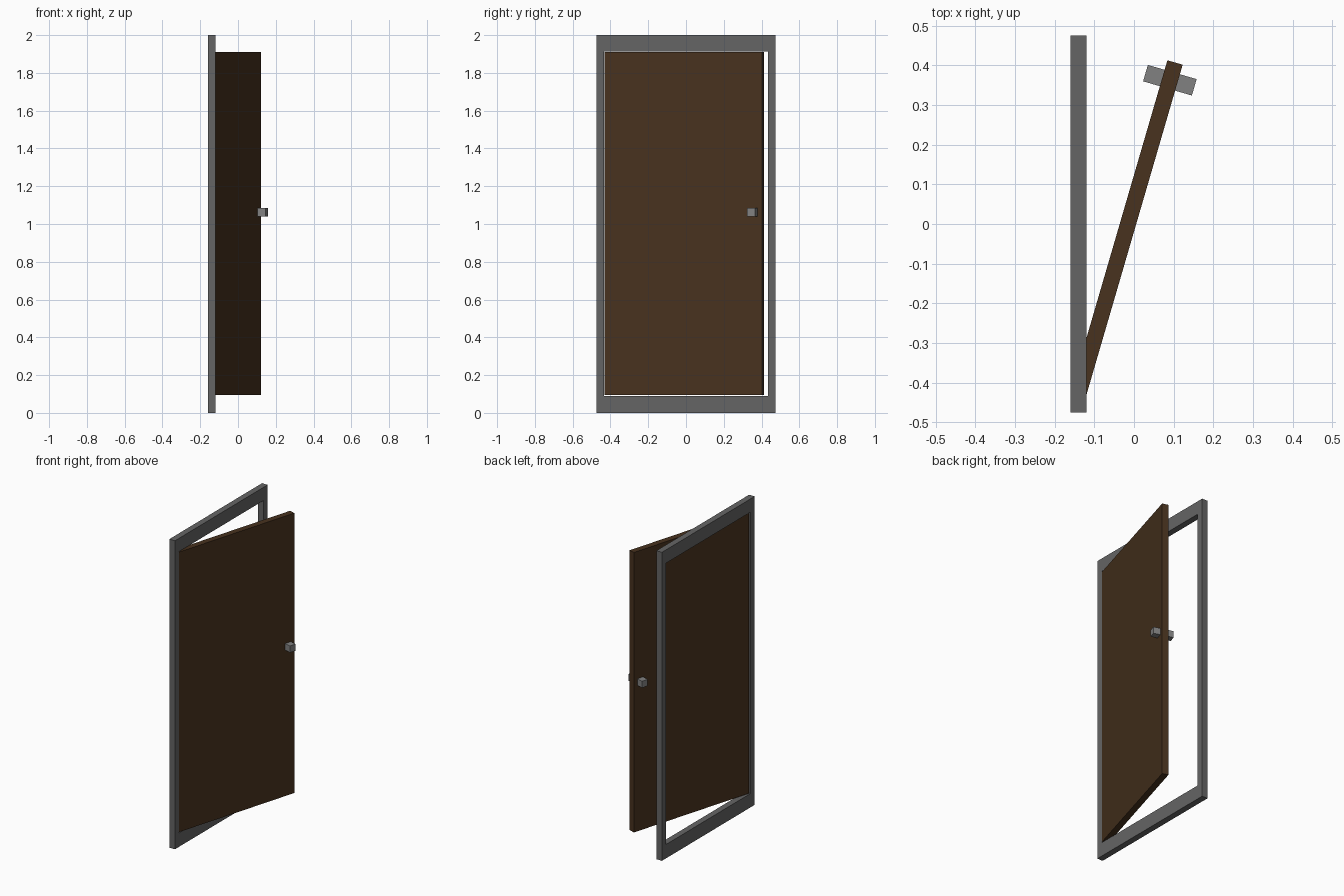
import bpy, bmesh
from math import radians
from mathutils import Matrix, Vector

if "Cube" in bpy.data.objects:
    bpy.data.objects.remove(bpy.data.objects["Cube"])


def box(name, lo, hi, parent_matrix=Matrix(), mat=None):
    lo, hi = Vector(lo), Vector(hi)
    bm = bmesh.new()
    bmesh.ops.create_cube(bm, size=1, matrix=Matrix.Translation((lo + hi) / 2) @ Matrix.Diagonal((*(hi - lo), 1)))
    me = bpy.data.meshes.new(name)
    bm.to_mesh(me)
    bm.free()
    ob = bpy.data.objects.new(name, me)
    ob.matrix_world = parent_matrix
    bpy.context.collection.objects.link(ob)
    if mat:
        me.materials.append(mat)
    return ob


def door_frame(x0, x1, outer, inner):
    # rectangular ring outline in the y-z plane, extruded along x
    bm = bmesh.new()

    def ring(x, r):
        a, b, c, d = r
        return [bm.verts.new((x, y, z)) for y, z in ((a, c), (b, c), (b, d), (a, d))]
    loops = [ring(x0, outer), ring(x1, outer), ring(x1, inner), ring(x0, inner)]
    for i in range(4):
        p, q = loops[i], loops[(i + 1) % 4]
        for j in range(4):
            k = (j + 1) % 4
            bm.faces.new((p[j], p[k], q[k], q[j]))
    bmesh.ops.recalc_face_normals(bm, faces=bm.faces)
    me = bpy.data.meshes.new("door_frame")
    bm.to_mesh(me)
    bm.free()
    bpy.context.collection.objects.link(bpy.data.objects.new("door_frame", me))


wood = bpy.data.materials.new("dark_wood")
wood.diffuse_color = (0.065, 0.032, 0.013, 1)
metal = bpy.data.materials.new("grey_metal")
metal.diffuse_color = (0.22, 0.22, 0.22, 1)

# surround
door_frame(-0.16, -0.12, (-0.475, 0.475, 0, 2), (-0.434, 0.434, 0.09, 1.914))
bpy.data.objects["door_frame"].data.materials.append(bpy.data.materials.new("frame_grey"))
bpy.data.materials["frame_grey"].diffuse_color = (0.13, 0.13, 0.13, 1)

# leaf swung open about the hinge corner
hinge = Matrix.Translation((-0.12, -0.431, 0)) @ Matrix.Rotation(radians(-16.25), 4, 'Z')
box("door_leaf", (-0.04, 0, 0.095), (0, 0.867, 1.91), hinge, wood)

# square handles on both faces
for side, (a, b) in {"inside": (-0.084, -0.04), "outside": (0, 0.044)}.items():
    box("handle_" + side, (a, 0.799, 1.041), (b, 0.842, 1.084), hinge, metal)

for m in bpy.data.materials:
    if m.users and not m.is_grease_pencil:
        m.use_nodes = True
        m.node_tree.nodes["Principled BSDF"].inputs["Base Color"].default_value = m.diffuse_color
